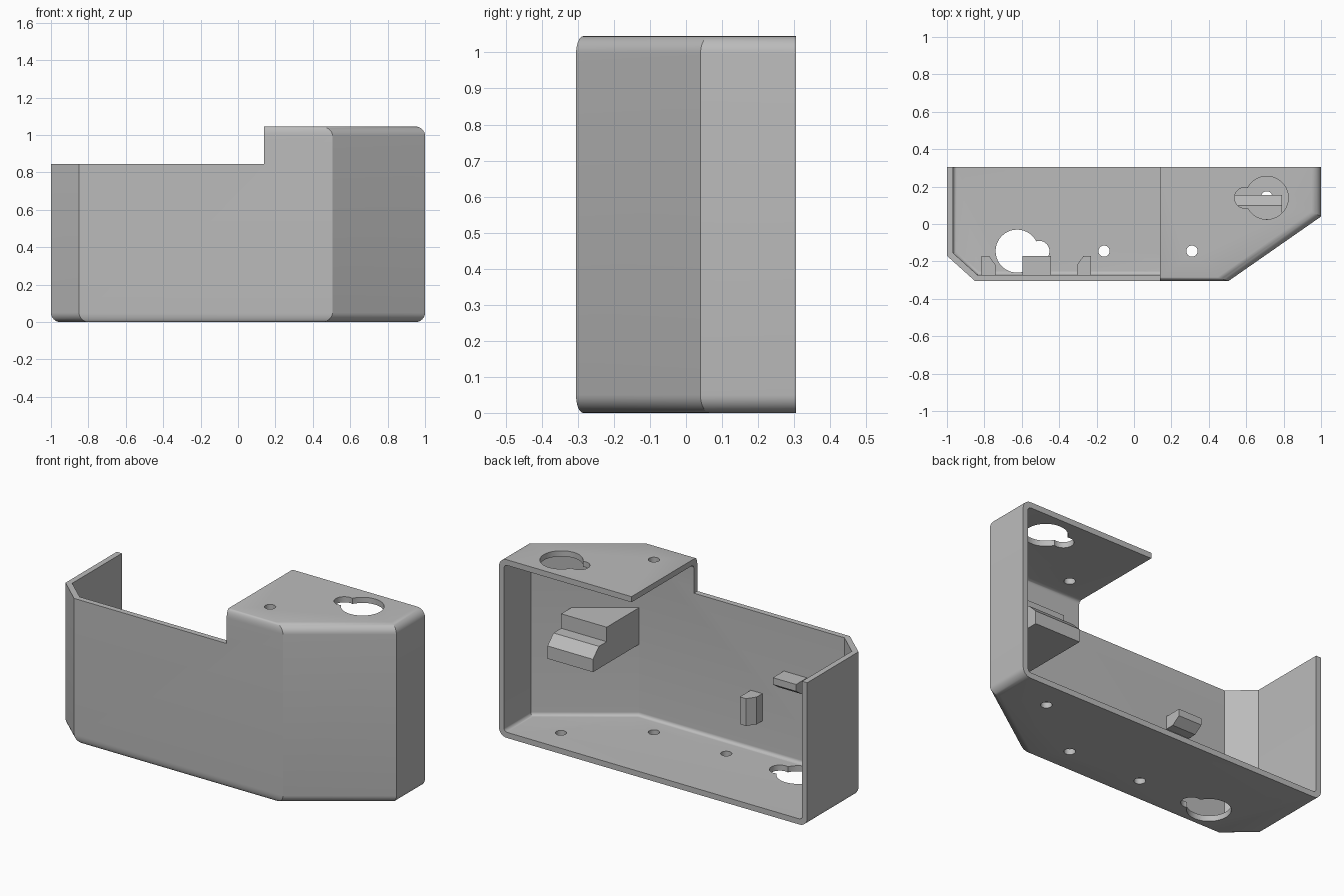
import bpy, bmesh, math
from mathutils import Vector
from mathutils.geometry import intersect_line_line

if "Cube" in bpy.data.objects:
    bpy.data.objects.remove(bpy.data.objects["Cube"], do_unlink=True)

HEIGHT, LOW, STEP_X, WALL, BACK = 1.045, 0.845, 0.14, 0.033, 0.305

grey = bpy.data.materials.new("plain grey")
grey.use_nodes = True
grey.diffuse_color = (0.5, 0.5, 0.5, 1)
grey.node_tree.nodes["Principled BSDF"].inputs["Base Color"].default_value = (0.5, 0.5, 0.5, 1)


def finish(name, bm):
    bmesh.ops.recalc_face_normals(bm, faces=bm.faces)
    mesh = bpy.data.meshes.new(name)
    bm.to_mesh(mesh)
    bm.free()
    mesh.materials.append(grey)
    obj = bpy.data.objects.new(name, mesh)
    bpy.context.collection.objects.link(obj)
    return obj


def loft(name, rings):
    """Solid skinned through matching rings of points."""
    bm = bmesh.new()
    rows = [[bm.verts.new(p) for p in ring] for ring in rings]
    n = len(rows[0])
    for low, high in zip(rows, rows[1:]):
        for i in range(n):
            j = (i + 1) % n
            bm.faces.new((low[i], low[j], high[j], high[i]))
    bm.faces.new(rows[0][::-1])
    bm.faces.new(rows[-1])
    return finish(name, bm)


def outline(inset, front_inset, back, z):
    """Footprint with its outer edges moved inward."""
    pts = [(-1, back), (-1, -0.17), (-0.85, -BACK), (0.505, -BACK), (1, 0.04), (1, back)]
    pts = [Vector((x, y, 0)) for x, y in pts]
    insets = [inset, inset, front_inset, inset, inset, 0]
    lines = []
    for i, d in enumerate(insets):
        a, b = pts[i], pts[(i + 1) % 6]
        way = (b - a).normalized()
        shift = Vector((-way.y, way.x, 0)) * d
        lines.append((a + shift, b + shift))
    ring = []
    for i in range(6):
        p = intersect_line_line(*lines[i - 1], *lines[i])[0]
        ring.append((p.x, p.y, z))
    return ring


def rounded_body(name, wall, radius, front, back, steps=8):
    """Footprint solid with rounded bottom and top rims."""
    rings = []
    for i in range(steps + 1):
        t = math.pi / 2 * i / steps
        d = radius * (1 - math.sin(t))
        rings.append((d, wall + radius * (1 - math.cos(t))))
    rings += [(d, HEIGHT - z) for d, z in reversed(rings)]
    return loft(name, [outline(wall + d, wall + d * front, back, z) for d, z in rings])


def prism(name, profile, place, start, end):
    return loft(name, [[place(u, v, w) for u, v in profile] for w in (start, end)])


def upright(u, v, w):
    return (u, v, w)


def sideways(u, v, w):
    return (w, u, v)


def cut(target, cutter):
    cutter.hide_render = True
    mod = target.modifiers.new("cut", 'BOOLEAN')
    mod.operation, mod.solver, mod.object = 'DIFFERENCE', 'EXACT', cutter
    bpy.context.view_layer.objects.active = target
    bpy.ops.object.modifier_apply(modifier=mod.name)
    bpy.data.objects.remove(cutter, do_unlink=True)


def drill(target, x, y, r, z0, z1):
    ring = [(x + r * math.cos(i * math.tau / 40), y + r * math.sin(i * math.tau / 40)) for i in range(40)]
    cut(target, prism("drill", ring, upright, z0, z1))


# Hollow casing, open at the back and over the low side
casing = rounded_body("casing", 0, 0.05, 0.4, BACK)
cut(casing, rounded_body("cavity", WALL, 0.02, 1, 0.5))
cut(casing, prism("low_side", [(-2, -1), (STEP_X, -1), (STEP_X, 1), (-2, 1)], upright, LOW, 2))

# Screw holes, then the keyhole openings in floor and roof
floor, roof = (-0.1, 0.1), (0.9, 1.2)
for x, y, span in [(-0.16, -0.145, floor), (0.31, -0.145, floor), (0.71, 0.145, floor), (0.31, -0.145, roof)]:
    drill(casing, x, y, 0.03, *span)
for x, y, side, span in [(-0.625, -0.145, 1, floor), (0.71, 0.14, -1, roof)]:
    drill(casing, x, y, 0.115, *span)
    drill(casing, x + side * 0.118, y, 0.055, *span)

bpy.ops.object.select_all(action='DESELECT')
casing.select_set(True)
bpy.context.view_layer.objects.active = casing
bpy.ops.object.shade_smooth_by_angle(angle=math.radians(25))

# Stepped ledge against the slanted wall
ledge = prism("stepped_ledge",
              [(-0.285, 0.45), (0.155, 0.45), (0.155, 0.525), (0.1, 0.58), (0.028, 0.58),
               (0.028, 0.665), (-0.285, 0.665)], sideways, 0.495, 0.79)
for v in ledge.data.vertices:
    if v.co.y < -0.2 and v.co.x > 0.7:
        v.co.y = -0.083

# Chamfered clips on the front wall: one on each side and one above
front = -BACK + 0.01
clip = [(0, front), (0, -0.17), (0.04, -0.17), (0.075, -0.22), (0.075, front)]
prism("right_clip", [(-0.815 + u, v) for u, v in clip], upright, 0.215, 0.375)
prism("left_clip", [(-0.23 - u, v) for u, v in clip], upright, 0.215, 0.375)
prism("upper_clip", [(v, 0.545 - u) for u, v in clip], sideways, -0.595, -0.445)
